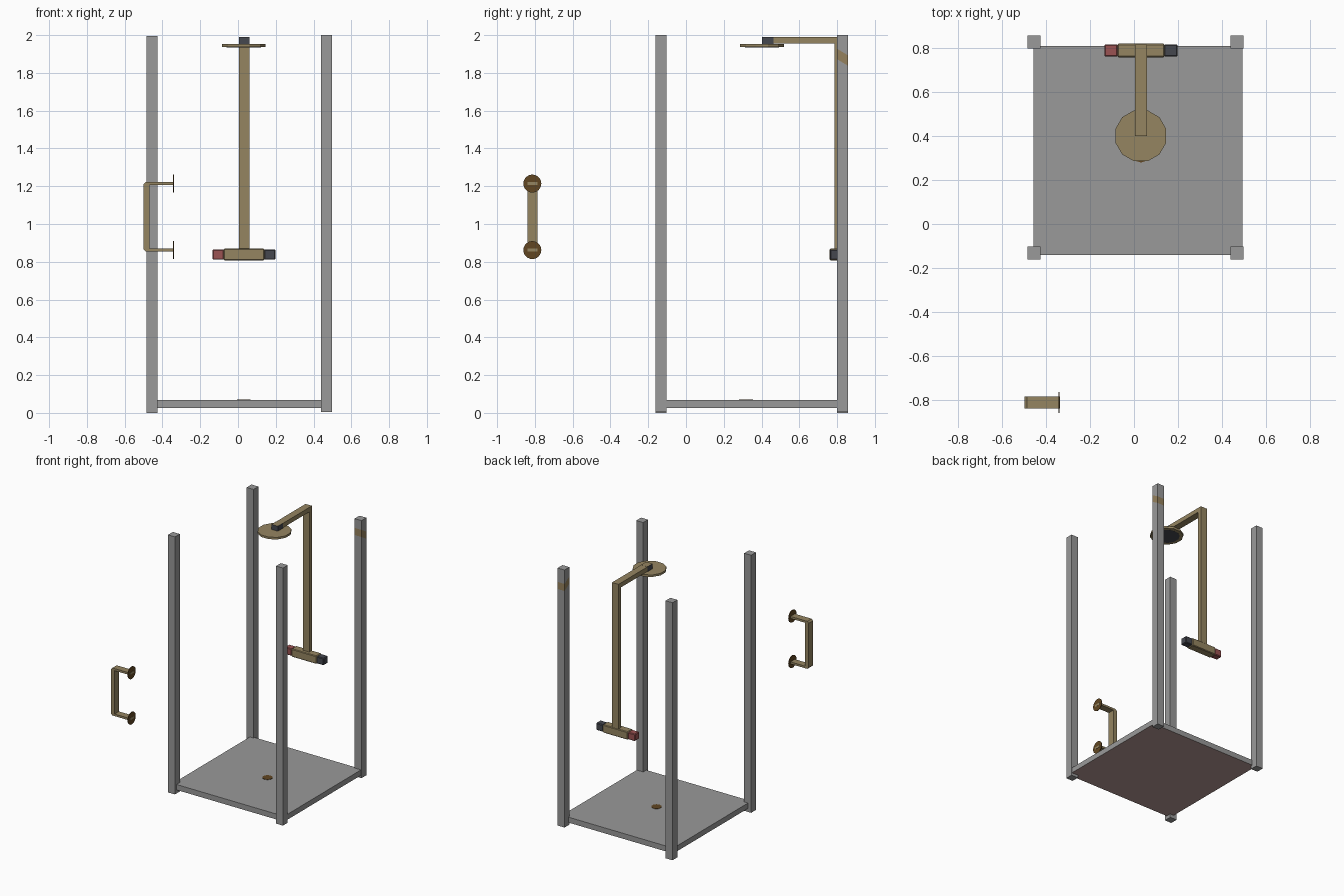
import bpy, bmesh, math
from mathutils import Matrix, Vector

if "Cube" in bpy.data.objects:
    bpy.data.objects.remove(bpy.data.objects["Cube"])


def mat(name, r, g, b):
    m = bpy.data.materials.new(name)
    m.diffuse_color = (r, g, b, 1)
    m.use_nodes = True
    m.node_tree.nodes["Principled BSDF"].inputs["Base Color"].default_value = m.diffuse_color
    return m


GREY = mat("frame grey", 0.32, 0.32, 0.32)
GOLD = mat("aged brass", 0.30, 0.235, 0.12)
BROWN = mat("dark brass", 0.12, 0.062, 0.016)
RED = mat("hot red", 0.33, 0.085, 0.085)
DARK = mat("dark rubber", 0.06, 0.064, 0.078)
UNDER = mat("tray underside pink brown", 0.47, 0.32, 0.30)
RUST = mat("rust", 0.30, 0.22, 0.11)


def finish(name, bm, *mats, rule=None):
    bmesh.ops.recalc_face_normals(bm, faces=bm.faces)
    bm.normal_update()
    if rule:
        for f in bm.faces:
            f.material_index = rule(f)
    me = bpy.data.meshes.new(name)
    bm.to_mesh(me)
    bm.free()
    for m in mats:
        me.materials.append(m)
    ob = bpy.data.objects.new(name, me)
    bpy.context.collection.objects.link(ob)
    return ob


def box_bm(lo, hi):
    lo, hi = Vector(lo), Vector(hi)
    bm = bmesh.new()
    bmesh.ops.create_cube(bm, size=1)
    bmesh.ops.scale(bm, vec=hi - lo, verts=bm.verts)
    bmesh.ops.translate(bm, vec=(lo + hi) / 2, verts=bm.verts)
    return bm


def disc(name, centre, radius, depth, sides, m, axis="Z", turn=0.0):
    bm = bmesh.new()
    bmesh.ops.create_cone(bm, cap_ends=True, segments=sides, radius1=radius,
                          radius2=radius, depth=depth)
    bmesh.ops.rotate(bm, verts=bm.verts, matrix=Matrix.Rotation(turn, 3, "Z"))
    if axis == "X":
        bmesh.ops.rotate(bm, verts=bm.verts,
                         matrix=Matrix.Rotation(math.pi / 2, 3, "Y"))
    bmesh.ops.translate(bm, vec=centre, verts=bm.verts)
    return finish(name, bm, m)


def prism(name, points, direction, m):
    """Extrude a flat outline of 3D points along a direction."""
    bm = bmesh.new()
    face = bm.faces.new([bm.verts.new(p) for p in points])
    new = bmesh.ops.extrude_face_region(bm, geom=[face])["geom"]
    bmesh.ops.translate(bm, vec=direction,
                        verts=[v for v in new if isinstance(v, bmesh.types.BMVert)])
    return finish(name, bm, m)


# Four corner posts; the back right one has a slanted rusty band near the top
H = 0.0295


def in_band(co):
    return 1.855 < co.z + 0.6 * (co.y - 0.829) < 1.91


for side, x, z0 in (("left", -0.456, 0.0), ("right", 0.469, 0.006)):
    for end, y in (("front", -0.133), ("back", 0.829)):
        bm = box_bm((x - H, y - H, z0), (x + H, y + H, z0 + 1.994))
        rusty = side == "right" and end == "back"
        if rusty:
            for z in (1.855, 1.91):
                bmesh.ops.bisect_plane(bm, geom=bm.verts[:] + bm.edges[:] + bm.faces[:],
                                       plane_co=(0, 0.829, z), plane_no=(0, 0.6, 1))
        finish(f"{end}_{side}_post", bm, GREY, RUST,
               rule=lambda f, r=rusty: int(r and in_band(f.calc_center_median())))

# Floor tray with a pinkish underside, and its drain
finish("shower_tray", box_bm((-0.459, -0.142, 0.027), (0.494, 0.812, 0.069)),
       GREY, UNDER, rule=lambda f: int(f.normal.z < -0.5))
disc("drain", (0.031, 0.317, 0.0695), 0.037, 0.005, 10, BROWN)

# Riser pipe and overhead arm as one L-shaped strip
X0, W = 0.005, 0.055
prism("shower_pipe", [(X0, 0.787, 0.86), (X0, 0.819, 0.86), (X0, 0.819, 1.99),
                      (X0, 0.462, 1.99), (X0, 0.462, 1.955), (X0, 0.787, 1.955)],
      (W, 0, 0), GOLD)

# Dark joint at the arm end, brass on top
finish("head_joint", box_bm((X0, 0.402, 1.947), (X0 + W, 0.464, 1.991)),
       DARK, GOLD, rule=lambda f: int(f.normal.z > 0.5))

# Shower head with dark spray plate below
disc("shower_head", (0.031, 0.402, 1.944), 0.12, 0.016, 12, GOLD, turn=math.radians(15))
disc("spray_plate", (0.031, 0.402, 1.937), 0.094, 0.004, 12, DARK, turn=math.radians(15))


# Mixer valve with hot and cold knobs
def rounded_bar(name, x0, x1, half, m):
    bm = box_bm((x0, 0.791 - half, 0.8385 - half), (x1, 0.791 + half, 0.8385 + half))
    bmesh.ops.bevel(bm, geom=bm.edges[:], offset=0.005, segments=1, affect="EDGES")
    finish(name, bm, m)


rounded_bar("valve_body", -0.076, 0.139, 0.031, GOLD)
rounded_bar("hot_knob", -0.135, -0.074, 0.0275, RED)
rounded_bar("cold_knob", 0.137, 0.199, 0.0275, DARK)

# Door handle: a U-shaped strip with chamfered corners
Y, XL, XI, XR = -0.84, -0.5, -0.468, -0.338
LO, HI, T, C = 0.854, 1.222, 0.016, 0.012
prism("handle_grip", [(XR, Y, HI), (XL + C, Y, HI), (XL, Y, HI - C), (XL, Y, LO + C),
                      (XL + C, Y, LO), (XR, Y, LO), (XR, Y, LO + T), (XI, Y, LO + T),
                      (XI, Y, HI - T), (XR, Y, HI - T)],
      (0, 0.053, 0), GOLD)
for name, z in (("lower", LO + T / 2), ("upper", HI - T / 2)):
    disc(f"{name}_handle_plate", (-0.342, -0.8135, z), 0.0475, 0.005, 24, BROWN, axis="X")
